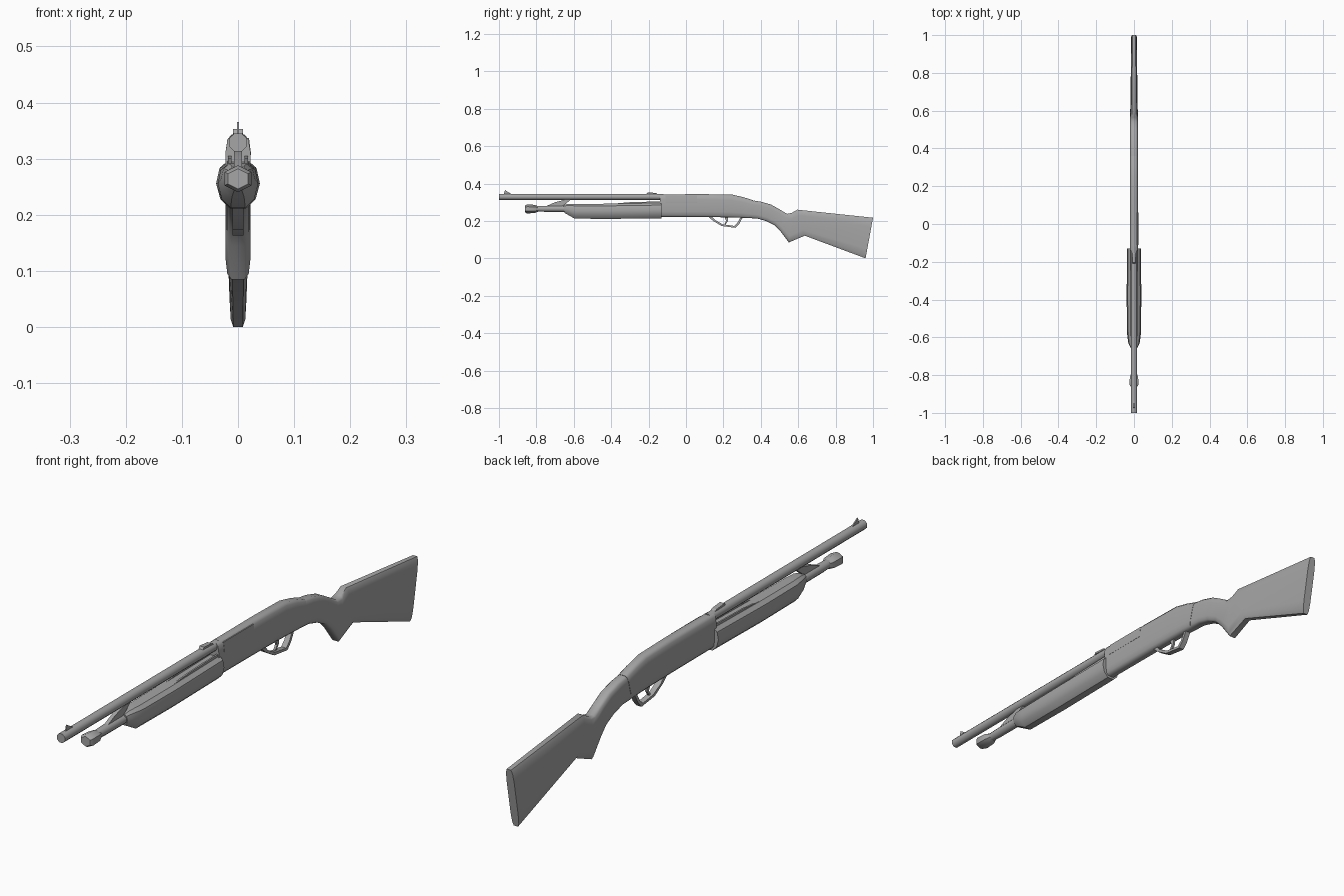
import bpy, bmesh, math

cube = bpy.data.objects.get("Cube")
if cube:
    bpy.data.objects.remove(cube, do_unlink=True)

GREY = (0.38, 0.38, 0.38, 1.0)
mat = bpy.data.materials.new("plain grey")
mat.use_nodes = True
mat.diffuse_color = GREY
bsdf = mat.node_tree.nodes["Principled BSDF"]
bsdf.inputs["Base Color"].default_value = GREY
bsdf.inputs["Roughness"].default_value = 0.6


def finish(name, bm, angle):
    bmesh.ops.recalc_face_normals(bm, faces=bm.faces)
    mesh = bpy.data.meshes.new(name)
    bm.to_mesh(mesh)
    bm.free()
    mesh.materials.append(mat)
    ob = bpy.data.objects.new(name, mesh)
    bpy.context.collection.objects.link(ob)
    bpy.ops.object.select_all(action='DESELECT')
    ob.select_set(True)
    bpy.context.view_layer.objects.active = ob
    bpy.ops.object.shade_smooth_by_angle(angle=math.radians(angle))
    return ob


def rounded(power, sides):
    """Unit superellipse: power 2 is round, higher is boxier."""
    pts = []
    for i in range(sides):
        a = 2 * math.pi * (i + 0.5) / sides
        c, s = math.cos(a), math.sin(a)
        pts.append((math.copysign(abs(c) ** (2 / power), c),
                    math.copysign(abs(s) ** (2 / power), s)))
    mu = max(p[0] for p in pts)
    mv = max(p[1] for p in pts)
    return [(u / mu, v / mv) for u, v in pts]


def loft(name, profile, sections, angle=50):
    """Sections: (top y, top z, bottom y, bottom z, half width)."""
    bm = bmesh.new()
    rings = []
    for yt, zt, yb, zb, w in sections:
        rings.append([bm.verts.new((u * w,
                                    (yt + yb) / 2 + v * (yt - yb) / 2,
                                    (zt + zb) / 2 + v * (zt - zb) / 2))
                      for u, v in profile])
    n = len(profile)
    for a, b in zip(rings, rings[1:]):
        for i in range(n):
            j = (i + 1) % n
            bm.faces.new((a[i], a[j], b[j], b[i]))
    bm.faces.new(rings[0])
    bm.faces.new(rings[-1])
    return finish(name, bm, angle)


def tube(name, z, stations, sides=8):
    """Round part along y; stations: (y, radius)."""
    return loft(name, rounded(2, sides),
                [(y, z + r, y, z - r, r) for y, r in stations])


def prism(name, pts, lo, hi, axis):
    """Extrude a yz outline along x, or an xz outline along y."""
    bm = bmesh.new()

    def place(p, d):
        return (d, p[0], p[1]) if axis == 'X' else (p[0], d, p[1])
    a = [bm.verts.new(place(p, lo)) for p in pts]
    b = [bm.verts.new(place(p, hi)) for p in pts]
    for i in range(len(pts)):
        j = (i + 1) % len(pts)
        bm.faces.new((a[i], a[j], b[j], b[i]))
    bm.faces.new(a)
    bm.faces.new(b)
    return finish(name, bm, 25)


# Barrel and magazine tube with its knob-like cap
tube("barrel", 0.329, [(-1.0, 0.016), (-0.12, 0.016)])
tube("magazine_tube", 0.265, [(-0.81, 0.014), (-0.76, 0.016), (-0.13, 0.018)])
tube("magazine_cap", 0.264, [(-0.86, 0.018), (-0.85, 0.024), (-0.81, 0.022),
                             (-0.79, 0.014)], 6)
prism("barrel_lug", [(-0.75, 0.278), (-0.70, 0.300), (-0.63, 0.318),
                     (-0.61, 0.318), (-0.66, 0.278)], -0.007, 0.007, 'X')

# Sights
prism("front_sight", [(-0.975, 0.34), (-0.968, 0.365), (-0.935, 0.345),
                      (-0.935, 0.34)], -0.002, 0.002, 'X')
prism("rear_sight", [(-0.21, 0.345), (-0.205, 0.353), (-0.16, 0.349),
                     (-0.15, 0.343)], -0.009, 0.009, 'X')

# Sliding fore-end with faceted section
half = [(0.5, 1.0), (0.86, 0.72), (1.0, 0.1), (0.8, -0.6), (0.36, -1.0)]
fore_profile = half + [(-u, v) for u, v in reversed(half)]
loft("fore_end", fore_profile, [
    (-0.655, 0.285, -0.65, 0.243, 0.020),
    (-0.63, 0.291, -0.63, 0.232, 0.030),
    (-0.58, 0.291, -0.595, 0.212, 0.036),
    (-0.40, 0.292, -0.40, 0.211, 0.039),
    (-0.13, 0.296, -0.13, 0.214, 0.037)], 35)
for side, x in (("left", 0.015), ("right", -0.015)):
    prism(side + "_action_bar", [(-0.44, 0.288), (-0.30, 0.300), (-0.12, 0.305),
                                 (-0.12, 0.285), (-0.44, 0.28)],
          x - 0.003, x + 0.003, 'X')

# Receiver and ejection port panel
loft("receiver", rounded(4, 12), [
    (-0.14, 0.342, -0.14, 0.222, 0.022),
    (0.10, 0.343, 0.10, 0.221, 0.022),
    (0.25, 0.340, 0.22, 0.219, 0.022),
    (0.31, 0.326, 0.29, 0.217, 0.022),
    (0.36, 0.310, 0.335, 0.215, 0.022)])
prism("ejection_port", [(0.012, 0.297), (0.0226, 0.297), (0.0228, 0.312),
                        (0.0195, 0.337), (0.012, 0.337)], -0.11, 0.06, 'Y')

# Trigger and guard
prism("trigger_guard", [(0.12, 0.222), (0.145, 0.200), (0.19, 0.173),
                        (0.265, 0.163), (0.285, 0.185), (0.305, 0.222),
                        (0.293, 0.222), (0.275, 0.190), (0.258, 0.173),
                        (0.196, 0.182), (0.155, 0.205), (0.14, 0.222)],
      -0.010, 0.010, 'X')
prism("trigger", [(0.205, 0.222), (0.215, 0.200), (0.205, 0.183),
                  (0.213, 0.182), (0.225, 0.200), (0.225, 0.222)],
      -0.004, 0.004, 'X')

# Stock: wrist, grip and butt
loft("stock", rounded(4.5, 12), [
    (0.36, 0.309, 0.335, 0.215, 0.021),
    (0.40, 0.303, 0.38, 0.213, 0.021),
    (0.455, 0.287, 0.43, 0.199, 0.021),
    (0.50, 0.262, 0.475, 0.176, 0.021),
    (0.54, 0.238, 0.505, 0.145, 0.022),
    (0.565, 0.243, 0.55, 0.085, 0.022),
    (0.595, 0.260, 0.635, 0.121, 0.019),
    (1.0, 0.217, 0.96, 0.0, 0.015)], 50)
